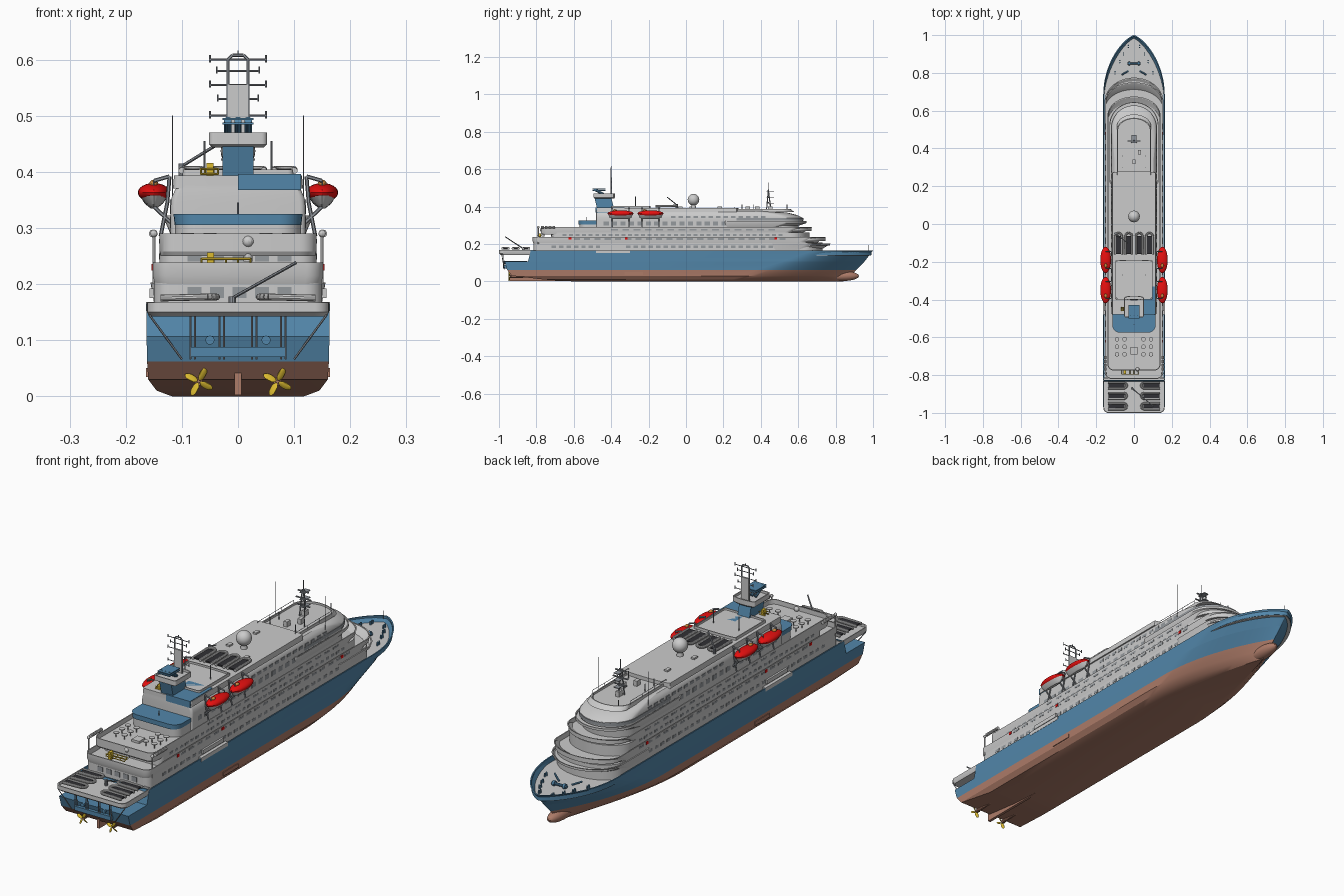
import bpy, bmesh, math
from mathutils import Matrix, Vector

if "Cube" in bpy.data.objects:
    bpy.data.objects.remove(bpy.data.objects["Cube"])

def material(name, c):
    m = bpy.data.materials.new(name)
    m.diffuse_color = (*c, 1)
    m.use_nodes = True
    m.node_tree.nodes["Principled BSDF"].inputs["Base Color"].default_value = m.diffuse_color
    return m

BLUE = material("blue_paint", (.085, .24, .40))
BROWN = material("antifouling", (.42, .20, .14))
RED = material("red", (.8, .005, .005))
YELLOW = material("yellow", (.72, .50, .03))
DARK = material("dark", (.03, .03, .035))
GLASS = material("window_grey", (.30, .32, .34))
STEEL = material("steel_grey", (.28, .30, .33))
ORANGE = material("orange", (.6, .25, .05))

def finish(name, bm, mat=None):
    bmesh.ops.remove_doubles(bm, verts=bm.verts, dist=1e-5)
    bmesh.ops.recalc_face_normals(bm, faces=bm.faces)
    me = bpy.data.meshes.new(name)
    bm.to_mesh(me)
    bm.free()
    ob = bpy.data.objects.new(name, me)
    bpy.context.collection.objects.link(ob)
    if mat:
        me.materials.append(mat)
    return ob

def loft(name, rings, mat=None):
    bm = bmesh.new()
    vs = [[bm.verts.new(p) for p in r] for r in rings]
    n = len(rings[0])
    for a, b in zip(vs, vs[1:]):
        for i in range(n):
            bm.faces.new((a[i], a[(i+1) % n], b[(i+1) % n], b[i]))
    bm.faces.new(vs[0])
    bm.faces.new(vs[-1])
    return finish(name, bm, mat)

def box(bm, x0, x1, y0, y1, z0, z1):
    m = Matrix.Translation(((x0+x1)/2, (y0+y1)/2, (z0+z1)/2)) @ Matrix.Diagonal((abs(x1-x0), abs(y1-y0), abs(z1-z0), 1))
    bmesh.ops.create_cube(bm, size=1, matrix=m)

def rod(bm, a, b, r=.002, seg=6, r2=None):
    a, b = Vector(a), Vector(b)
    q = (b-a).to_track_quat('Z', 'Y').to_matrix().to_4x4()
    bmesh.ops.create_cone(bm, cap_ends=True, segments=seg, radius1=r, radius2=r if r2 is None else r2,
                          depth=(b-a).length, matrix=Matrix.Translation((a+b)/2) @ q)

def ball(bm, c, r, u=24, v=12):
    bmesh.ops.create_uvsphere(bm, u_segments=u, v_segments=v, radius=1,
                              matrix=Matrix.Translation(c) @ Matrix.Diagonal((*r, 1)))

def plan(z, ys, ye, W, L=.1, r=.03, i=0):
    # deck outline: rounded stern corners, elliptical forward end
    W, ys, ye = W-i, ys+i, ye-i
    h = [(W-r+r*math.sin(a), ys+r-r*math.cos(a)) for a in [k*math.pi/12 for k in range(7)]]
    h += [(W*math.cos(a), ye-L+L*math.sin(a)) for a in [k*math.pi/32 for k in range(16)]]
    return [(x, y, z) for x, y in h] + [(0, ye, z)] + [(-x, y, z) for x, y in h[::-1]]

def tier(name, levels, mat=None, rim=0, L=.1, r=.03):
    rings = [plan(*l, L=L, r=r) for l in levels]
    if rim:  # bulwark: step in and drop to the deck floor
        z, ys, ye, W = levels[-1]
        rings += [plan(z, ys, ye, W, L, r, .004), plan(z-rim, ys, ye, W, L, r, .004)]
    return loft(name, rings, mat)

def hull(z, ys, ye, y0, W, p=2, q=.8, i=0):
    # waterline curve at one height
    W, ys, ye, n = W-i, ys+i, ye-i*1.5, 24
    h = [(W, ys), (W, (ys+y0)/2)]
    for k in range(n):
        s = math.sin(math.pi/2*k/n)
        h.append((W*(1-s**p)**q, y0+(ye-y0)*s))
    return [(x, y, z) for x, y in h] + [(0, ye, z)] + [(-x, y, z) for x, y in h[::-1]]

# --- hull ---
WL = (.062, -.957, .91, .38, .162, 1.9, .95)
MID = (.107, -.97, .955, .52, .163, 2, .85)
loft("lower_hull", [hull(0, -.6, .84, .2, .118, 1.7, 1), hull(.01, -.76, .86, .24, .145, 1.7, 1),
                    hull(.03, -.93, .88, .3, .160, 1.8, 1), hull(*WL)], BROWN)
loft("upper_hull", [hull(*WL), hull(*MID)], BLUE)
TOP = (-.83, 1.0, .68, .163, 2, .72)
loft("topsides", [hull(.107, -.845, *MID[2:]), hull(.165, *TOP), hull(.165, *TOP, i=.005), hull(.140, *TOP, i=.005)], BLUE)
loft("fore_deck", [hull(.138, *TOP, i=.007), hull(.143, *TOP, i=.007)])
bm = bmesh.new()
ball(bm, (0, .835, .029), (.03, .09, .027))
finish("bulbous_bow", bm, BROWN)

# --- underwater gear ---
bm = bmesh.new()
box(bm, -.006, .006, -.94, -.6, .002, .05)
for s in (-1, 1):
    rod(bm, (s*.07, -.94, .026), (s*.07, -.72, .028), .007, 10)
    rod(bm, (s*.07, -.925, .026), (s*.07, -.925, .055), .006, 8)
    box(bm, s*.1605, s*.164, -.33, -.23, .034, .05)
finish("skeg_and_shafts", bm, BROWN)
bm = bmesh.new()
for s in (-1, 1):
    for k in range(4):
        a = math.pi/4 + k*math.pi/2 - .3
        m = (Matrix.Translation((s*.07, -.945, .026)) @ Matrix.Rotation(a, 4, 'Y') @ Matrix.Translation((.015, 0, 0))
             @ Matrix.Rotation(.6, 4, 'X') @ Matrix.Diagonal((.013, .002, .007, 1)))
        bmesh.ops.create_uvsphere(bm, u_segments=12, v_segments=6, radius=1, matrix=m)
finish("propellers", bm, YELLOW)

# --- stern platform, posts, transom doors ---
tier("stern_platform", [(.142, -.99, -.81, .158), (.15, -1, -.81, .162), (.167, -1, -.81, .162)], rim=.012, L=.005, r=.025)
bm = bmesh.new()
for s in (-1, 1):
    rod(bm, (s*.158, -.985, .145), (s*.1, -.972, .066), .002)
    for x in (.025, .033, .077, .085):
        rod(bm, (s*x, -.972, .066), (s*x, -.975, .145), .002)
finish("platform_posts", bm, STEEL)
bm = bmesh.new()
box(bm, -.085, .085, -.978, -.96, .07, .088)
for s in (-1, 1):
    rod(bm, (s*.05, -.85, .1), (s*.05, -.975, .1), .008, 16)
finish("transom_doors", bm, BLUE)

# --- superstructure tiers ---
tier("main_house", [(.14, -.815, .73, .15), (.207, -.815, .73, .15)])
tier("bow_lip_low", [(.168, .45, .72, .150), (.203, .45, .775, .156)], rim=.012, L=.13)
tier("deck_two", [(.2, -.815, .70, .149), (.215, -.82, .71, .152), (.238, -.82, .75, .152)], rim=.022)
tier("house_two", [(.21, -.72, .66, .14), (.262, -.72, .66, .14)])
tier("deck_three", [(.25, -.77, .60, .138), (.258, -.775, .62, .14), (.29, -.775, .675, .14)], rim=.02)
tier("house_three", [(.265, -.48, .60, .12), (.33, -.48, .605, .12)], r=.01)
tier("bridge_lip", [(.288, .2, .57, .12), (.312, .2, .645, .13), (.322, .2, .645, .13)], rim=.008, L=.12)
tier("upper_house", [(.32, -.48, .625, .12), (.34, -.48, .625, .12), (.355, -.48, .595, .118), (.368, -.48, .54, .112),
                     (.376, -.48, .46, .104)], L=.12, r=.01)
tier("roof_house", [(.37, -.48, .28, .116), (.393, -.48, .28, .114)], L=.01, r=.01)
tier("bridge_roof", [(.37, .24, .58, .09), (.386, .24, .56, .088)], rim=.008, L=.06, r=.01)
tier("aft_blue_deck", [(.305, -.575, -.47, .113), (.325, -.575, -.47, .115)], BLUE, L=.005, r=.04)
tier("aft_blue_base", [(.27, -.57, -.47, .112), (.306, -.57, -.47, .112)], L=.005, r=.04)
tier("bridge_windows", [(.325, .25, .6275, .1215), (.339, .25, .6275, .1215)], GLASS, L=.12)
tier("funnel_deck_house", [(.38, -.40, -.19, .1), (.404, -.40, -.19, .098)], rim=.008, L=.005, r=.01)

# --- windows and side details ---
bm = bmesh.new()
for z, w, h, y0, y1, p in ((.186, .15, .012, -.72, .55, .04), (.227, .152, .009, -.6, .6, .055),
                           (.249, .14, .01, -.66, .55, .035), (.276, .14, .008, -.4, .5, .06), (.31, .12, .02, -.44, .48, .045),
                           (.345, .12, .012, -.08, .48, .04)):
    for k in range(int((y1-y0)/p)):
        for s in (-1, 1):
            box(bm, s*(w-.004), s*(w+.0008), y0+k*p, y0+k*p+p*.6, z-h/2, z+h/2)
for x in (-.09, -.05, -.01, .03, .07):
    box(bm, x, x+.025, -.722, -.70, .24, .25)
    box(bm, x, x+.025, -.8165, -.80, .175, .195)
finish("windows", bm, GLASS)
bm = bmesh.new()
for s in (-1, 1):
    box(bm, s*.145, s*.164, -.48, -.30, .152, .168)
    box(bm, s*.145, s*.158, -.46, -.32, .175, .192)
    for k in range(4):
        rod(bm, (s*.152, -.7-.02*k, .29), (s*.152, -.7-.02*k-.015, .29), .007, 10)
    rod(bm, (s*.15, -.79, .2), (s*.15, -.79, .29), .003)
    ball(bm, (s*.15, -.79, .29), (.007, .007, .007), 10, 6)
finish("side_platforms", bm)
bm = bmesh.new()
for s in (-1, 1):
    for y in (-.62, -.32, .48):
        box(bm, s*.15, s*.1545, y-.007, y+.007, .224, .236)
finish("lifebuoys", bm, RED)

# --- lifeboats with davits ---
for s, side in ((-1, "left"), (1, "right")):
    for y, pos in ((-.35, "aft"), (-.19, "fore")):
        bm = bmesh.new()
        ball(bm, (s*.15, y, .363), (.0285, .07, .017))
        finish(f"lifeboat_top_{side}_{pos}", bm, RED)
        loft(f"lifeboat_hull_{side}_{pos}", [[(s*.15+rx*math.cos(a), y+ry*math.sin(a), z) for a in
             [k*math.pi/12 for k in range(24)]] for rx, ry, z in ((.006, .045, .335), (.016, .058, .343), (.0275, .068, .361))])
        bm = bmesh.new()
        ball(bm, (s*.15, y-.03, .379), (.008, .011, .007), 12, 8)
        finish(f"lifeboat_cockpit_{side}_{pos}", bm, ORANGE)
        bm = bmesh.new()
        for d in (-.045, .045):
            for a, b in (((.138, .285), (.126, .345)), ((.126, .345), (.122, .392)), ((.122, .392), (.15, .384)), ((.12, .31), (.15, .338))):
                rod(bm, (s*a[0], y+d, a[1]), (s*b[0], y+d, b[1]), .0035)
            rod(bm, (s*.15, y+d, .384), (s*.15, y+d, .36), .0015)
        finish(f"davits_{side}_{pos}", bm, STEEL)

# --- inflatable boats ---
tubes, floors = bmesh.new(), bmesh.new()
def inflatable(cx, cy, z, ang, l=.1, w=.016):
    m = Matrix.Translation((cx, cy, z)) @ Matrix.Rotation(ang, 4, 'Z')
    pts = [(-l/2, -w, 0)] + [(l/2-w+w*math.cos(a), w*math.sin(a), .002) for a in
                             [-math.pi/2 + k*math.pi/8 for k in range(9)]] + [(-l/2, w, 0)]
    for a, b in zip(pts, pts[1:]):
        rod(tubes, m @ Vector(a), m @ Vector(b), .006, 10)
    bmesh.ops.create_cube(floors, size=1, matrix=m @ Matrix.Translation((-w/3, 0, 0)) @ Matrix.Diagonal((l-w, 2*w, .006, 1)))
for y in (-.855, -.91, -.965):
    for s in (-1, 1):
        inflatable(s*.088, y, .175, 0 if s < 0 else math.pi)
for x in (-.082, -.028, .028, .082):
    inflatable(x, -.105, .402, math.pi/2, .115, .018)
finish("inflatable_tubes", tubes)
finish("inflatable_floors", floors, DARK)

# --- funnel and main mast ---
bm = bmesh.new()
bmesh.ops.create_cube(bm, size=1, matrix=Matrix.Translation((0, -.435, .41)) @ Matrix.Shear('XY', 4, (0, -.25)) @ Matrix.Diagonal((.056, .09, .08, 1)))
box(bm, .0, .112, -.483, -.33, .368, .396)
for x in (-.018, 0, .018):
    rod(bm, (x, -.44, .465), (x, -.49, .492), .007, 10)
for z in (.484, .492):
    box(bm, -.028, .028, -.5, -.43, z, z+.004)
finish("funnel", bm, BLUE)
tier("funnel_platform", [(.443, -.485, -.385, .045), (.449, -.495, -.38, .052), (.47, -.495, -.38, .052)], rim=.01, L=.01, r=.01)
bm = bmesh.new()
box(bm, -.018, .018, -.404, -.396, .46, .556)
finish("mast_panel", bm)
bm = bmesh.new()
for s in (-1, 1):
    rod(bm, (s*.018, -.4, .46), (s*.018, -.4, .6), .003)
    rod(bm, (s*.018, -.4, .6), (s*.01, -.4, .608), .003)
rod(bm, (-.01, -.4, .608), (.01, -.4, .608), .003)
rod(bm, (0, -.4, .606), (0, -.4, .616), .0015)
for z, w in ((.5, .05), (.53, .036), (.555, .05), (.58, .038), (.6, .05)):
    rod(bm, (-w, -.4, z), (w, -.4, z), .0018)
    for s in (-1, 1):
        rod(bm, (s*w, -.4, z-.005), (s*w, -.4, z+.008), .0018)
finish("main_mast", bm, STEEL)

# --- radar dome, fore mast, aerials ---
bm = bmesh.new()
rod(bm, (0, .04, .39), (0, .04, .42), .014, 16, .01)
ball(bm, (0, .04, .437), (.031, .031, .031))
finish("radar_dome", bm)
bm = bmesh.new()
for x, y in ((-.012, .43), (.012, .43), (0, .455)):
    rod(bm, (x, y, .375), (x*.4, .44, .49), .003)
rod(bm, (0, .44, .48), (0, .44, .53), .002)
for z, w in ((.42, .03), (.45, .035), (.48, .025)):
    box(bm, -w, w, .437, .443, z, z+.004)
    box(bm, -.012, .012, .43, .47, z-.003, z)
for s in (-1, 1):
    rod(bm, (s*.117, .42, .34), (s*.117, .42, .50), .001, 5)
    rod(bm, (s*.06, -.27, .39), (s*.06, -.27, .455), .002)
    rod(bm, (s*.088, .26, .398), (s*.088, .5, .398), .001, 5)
    for y in (.26, .34, .42, .5):
        rod(bm, (s*.088, y, .38), (s*.088, y, .398), .001, 5)
    for y in (.3, .36, .54):
        rod(bm, (s*.06, y, .375), (s*.06, y, .41), .002)
rod(bm, (0, .975, .16), (0, .975, .195), .001, 5)
rod(bm, (.0, -.53, .32), (.0, -.53, .345), .002)
finish("fore_mast_and_aerials", bm, STEEL)

# --- cranes ---
bm = bmesh.new()
rod(bm, (-.01, -.87, .155), (-.01, -.87, .178), .007, 10)
rod(bm, (-.01, -.87, .175), (.103, -.965, .238), .003)
rod(bm, (-.1, -.05, .39), (-.1, -.05, .415), .006, 10)
rod(bm, (-.1, -.05, .41), (-.035, -.1, .45), .003)
finish("boom_cranes", bm, STEEL)
bm = bmesh.new()
for x0, x1, y, z in ((-.065, .022, -.775, .236), (-.066, -.036, -.44, .396)):
    for d in (0, .02):
        for h in (0, .009):
            rod(bm, (x0, y-d, z+h), (x1, y-d, z+h), .002)
    for k in range(5):
        x = x0 + (x1-x0)*k/4
        rod(bm, (x, y-.02, z), (x, y, z+.009), .002)
    box(bm, x0+.01, x0+.022, y-.02, y, z-.012, z+.02)
finish("yellow_gangways", bm, YELLOW)

# --- aft deck tables, roof lockers, bow gear ---
bm = bmesh.new()
for y in (-.61, -.65, -.69):
    for x in (-.09, -.05, .05, .09):
        rod(bm, (x, y, .27), (x, y, .29), .002)
        rod(bm, (x, y, .288), (x, y, .291), .012, 14)
box(bm, -.018, .018, -.69, -.65, .265, .28)
rod(bm, (.018, -.765, .24), (.018, -.765, .27), .008, 12)
ball(bm, (.018, -.77, .276), (.011, .011, .011), 12, 8)
for x, y in ((-.04, .18), (.06, -.03), (-.06, .03), (0, .33), (0, .45), (.03, .38)):
    box(bm, x-.008, x+.008, y-.012, y+.012, .378, .4)
finish("deck_fittings", bm)
bm = bmesh.new()
rod(bm, (-.035, .85, .152), (.035, .85, .152), .006, 10)
for s in (-1, 1):
    rod(bm, (s*.02, .85, .152), (s*.03, .85, .152), .011, 12)
    rod(bm, (s*.03, .81, .145), (s*.065, .79, .16), .004, 8)
    for x, y in ((.075, .86), (.055, .9), (.03, .94), (.1, .8)):
        for d in (-.006, .006):
            rod(bm, (s*x, y+d, .14), (s*x, y+d, .158), .0035, 8)
finish("bow_winches", bm, BLUE)

# --- soft shading with sharp edges kept ---
for o in bpy.context.scene.objects:
    o.select_set(True)
    bpy.context.view_layer.objects.active = o
bpy.ops.object.shade_smooth_by_angle(angle=math.radians(28))
